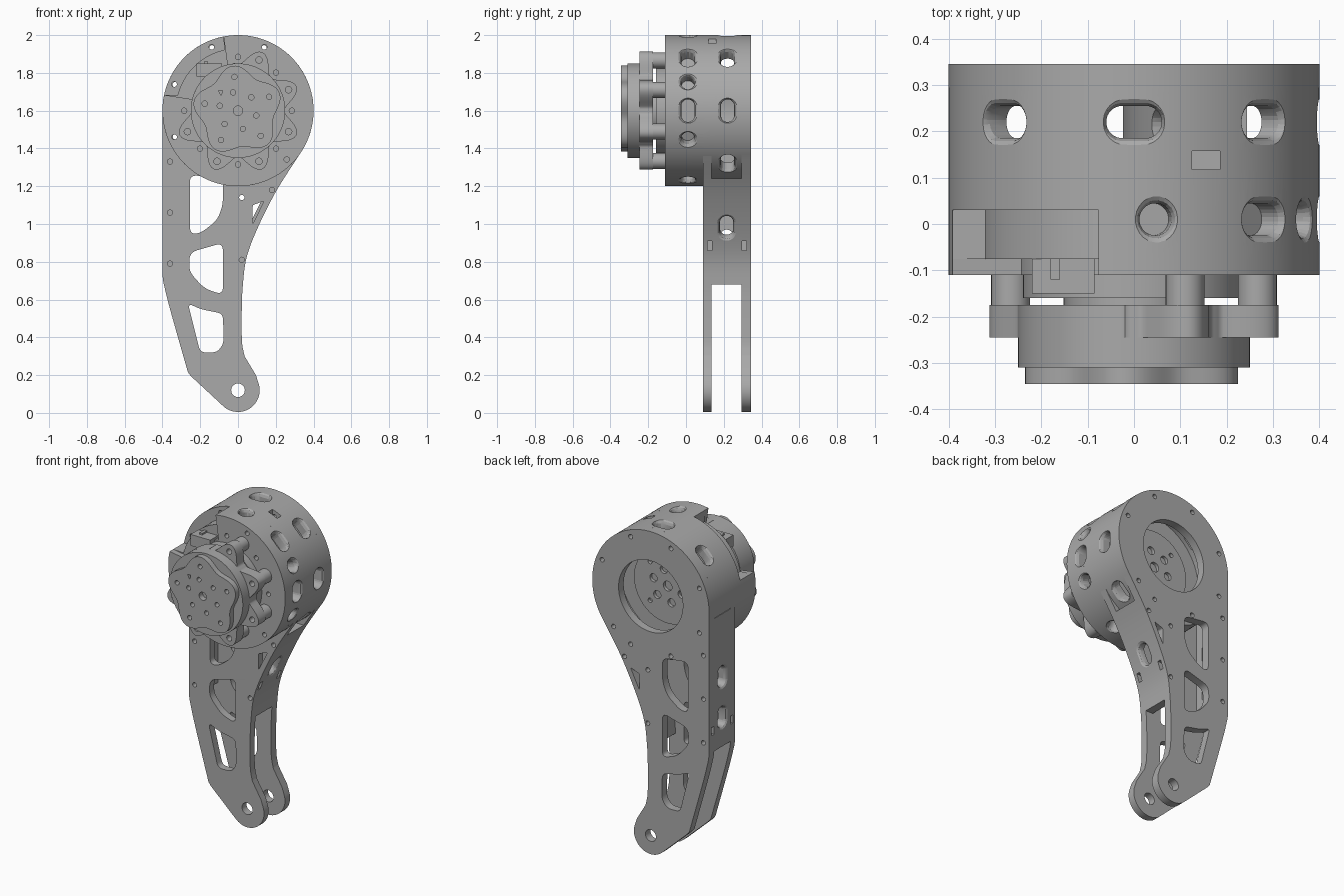
import bpy, bmesh
from math import sin, cos, radians, pi
from mathutils import Vector

if "Cube" in bpy.data.objects:
    bpy.data.objects.remove(bpy.data.objects["Cube"])

metal = bpy.data.materials.new("plain_grey")
metal.use_nodes = True
metal.diffuse_color = (0.4, 0.4, 0.4, 1)
metal.node_tree.nodes["Principled BSDF"].inputs["Base Color"].default_value = (0.4, 0.4, 0.4, 1)

HUB = 1.6      # height of the hub axis
R = 0.4        # drum radius


# ---- 2D outline helpers (x, z) ----
def polar(r, deg, cz=HUB):
    return (r * cos(radians(deg)), cz + r * sin(radians(deg)))

def arc(r, a0, a1, n=32, cz=HUB):
    return [polar(r, a0 + (a1 - a0) * i / n, cz) for i in range(n + 1)]

def circle(x, z, r, n=20):
    return [(x + r * cos(2 * pi * i / n), z + r * sin(2 * pi * i / n)) for i in range(n)]

def disc(r, n=96):
    return circle(0, HUB, r, n)

def ring_holes(r, angles, size):
    return [circle(*polar(r, a), size) for a in angles]

def rect(x0, x1, z0, z1):
    return [(x0, z0), (x1, z0), (x1, z1), (x0, z1)]

def rounded(points, r, n=6):
    out, pts = [], [Vector(p) for p in points]
    for i, p in enumerate(pts):
        a, b = pts[i - 1] - p, pts[(i + 1) % len(pts)] - p
        a = p + a.normalized() * min(r, a.length * 0.45)
        b = p + b.normalized() * min(r, b.length * 0.45)
        for k in range(n + 1):
            t = k / n
            out.append(tuple(a * (1 - t) ** 2 + p * 2 * t * (1 - t) + b * t * t))
    return out

def smooth(points, n=8):
    p = [Vector(q) for q in points]
    p = [2 * p[0] - p[1]] + p + [2 * p[-1] - p[-2]]
    out = []
    for a, b, c, d in zip(p, p[1:], p[2:], p[3:]):
        for k in range(n):
            t = k / n
            out.append(tuple(0.5 * (2 * b + (c - a) * t + (2 * a - 5 * b + 4 * c - d) * t * t
                                    + (3 * b - a - 3 * c + d) * t ** 3)))
    return out + [tuple(points[-1])]


# ---- solids ----
def finish(obj):
    bpy.ops.object.select_all(action='DESELECT')
    obj.select_set(True)
    bpy.context.view_layer.objects.active = obj
    bpy.ops.object.shade_smooth_by_angle(angle=radians(30))

def slab(name, outline, y0, y1, holes=(), cutters=()):
    """Extrude an x-z outline with holes from y0 to y1, then cut it."""
    cu = bpy.data.curves.new(name, 'CURVE')
    cu.dimensions, cu.fill_mode, cu.extrude = '2D', 'BOTH', (y1 - y0) / 2
    for loop in [outline, *holes]:
        sp = cu.splines.new('POLY')
        sp.points.add(len(loop) - 1)
        for pt, (x, z) in zip(sp.points, loop):
            pt.co = (x, z, 0, 1)
        sp.use_cyclic_u = True
    tmp = bpy.data.objects.new(name + "_curve", cu)
    bpy.context.collection.objects.link(tmp)
    bpy.context.view_layer.update()
    me = bpy.data.meshes.new_from_object(tmp.evaluated_get(bpy.context.evaluated_depsgraph_get()))
    bpy.data.objects.remove(tmp)
    bm = bmesh.new()
    bm.from_mesh(me)
    for v in bm.verts:
        x, z, d = v.co
        v.co = (x, (y0 + y1) / 2 - d, z)
    bmesh.ops.remove_doubles(bm, verts=bm.verts, dist=1e-5)
    bmesh.ops.recalc_face_normals(bm, faces=bm.faces)
    bm.to_mesh(me)
    bm.free()
    me.name = name
    me.materials.clear()
    me.materials.append(metal)
    obj = bpy.data.objects.new(name, me)
    bpy.context.collection.objects.link(obj)
    finish(obj)
    for c in cutters:
        mod = obj.modifiers.new("cut", 'BOOLEAN')
        mod.operation, mod.solver, mod.object = 'DIFFERENCE', 'EXACT', c
        bpy.ops.object.modifier_apply(modifier=mod.name)
    finish(obj)
    return obj

def add_slot(bm, centre, normal, half, depth, r=0.035):
    """Slot with a flared mouth, running along the tangent of the surface."""
    c, n = Vector(centre), Vector(normal).normalized()
    axis = Vector((0, 1, 0))
    tan = axis.cross(n)
    loops = []
    for h, grow in ((-depth, 0), (-0.02, 0), (-0.006, 0.006), (0.002, 0.018), (0.04, 0.018)):
        loop = []
        for i in range(24):
            a = 2 * pi * (i + 0.5) / 24
            u = (r + grow) * cos(a) + (half if cos(a) > 0 else -half)
            loop.append(bm.verts.new(c + n * h + tan * u + axis * (r + grow) * sin(a)))
        loops.append(loop)
    for p, q in zip(loops, loops[1:]):
        for i in range(24):
            j = (i + 1) % 24
            bm.faces.new((p[i], p[j], q[j], q[i]))
    bm.faces.new(loops[0])
    bm.faces.new(loops[-1])

def add_box(bm, centre, size):
    cube = bmesh.ops.create_cube(bm, size=1)
    for v in cube["verts"]:
        v.co = Vector([a * b for a, b in zip(v.co, size)]) + Vector(centre)

def cutter(name, bm):
    bmesh.ops.recalc_face_normals(bm, faces=bm.faces)
    me = bpy.data.meshes.new(name)
    bm.to_mesh(me)
    bm.free()
    obj = bpy.data.objects.new(name, me)
    bpy.context.collection.objects.link(obj)
    obj.hide_render = True
    return obj

def drum_slot(bm, deg, y, half, depth):
    n = (cos(radians(deg)), 0, sin(radians(deg)))
    add_slot(bm, (R * n[0], y, HUB + R * n[2]), n, half, depth)


# ---- cutters ----
bm = bmesh.new()
for a in (0, 45):
    drum_slot(bm, a, 0.01, 0.025, 0.07)
for a in (83, 22.5, -22.5, -67.5, -112.5):
    drum_slot(bm, a, 0.01, 0, 0.07)
add_box(bm, (0.155, 0.138, 1.97), (0.06, 0.04, 0.1))
front_cut = cutter("front_side_holes", bm)

bm = bmesh.new()
for a in (0, 45, 90, 135, 225, 270, 315):
    drum_slot(bm, a, 0.22, 0.025, 0.12)
rear_cut = cutter("rear_side_slots", bm)

bm = bmesh.new()
for z in (0.91, 1.16):
    add_slot(bm, (-R, 0.215, z), (-1, 0, 0), 0.025, 0.1)
add_slot(bm, (0.105, 0.215, 0.98), (0.92, 0, -0.4), 0.025, 0.12)
for y in (0.125, 0.308):
    add_box(bm, (0.06, y, 0.885), (0.07, 0.024, 0.05))
    add_box(bm, (-R, y, 0.86), (0.05, 0.024, 0.05))
leg_cut = cutter("leg_side_holes", bm)


# ---- leg outline and openings ----
right_edge = smooth([(0.035, 0.3), (0.021, 0.38), (0.02, 0.55), (0.026, 0.68), (0.045, 0.82),
                     (0.1, 0.97), (0.2, 1.17), (0.32, 1.36)])
left_edge = [(-R, 0.73)] + smooth([(-0.395, 0.69), (-0.36, 0.55), (-0.265, 0.215)])
foot = arc(0.115, 225, 382, 24, 0.12)
lower = [(-R, HUB)] + left_edge + [(-0.25, 0.195)] + foot + [(0.095, 0.2)] + right_edge

windows = [
    rounded([(-0.255, 1.26), (-0.255, 0.95), (-0.2, 0.95), (-0.11, 1.02), (-0.08, 1.1), (-0.08, 1.24)], 0.04),
    rounded([(-0.255, 0.85), (-0.26, 0.75), (-0.18, 0.66), (-0.08, 0.625), (-0.08, 0.9)], 0.04),
    rounded([(-0.265, 0.58), (-0.2, 0.32), (-0.11, 0.32), (-0.075, 0.37), (-0.08, 0.525), (-0.2, 0.55)], 0.03),
    rounded([(0.078, 1.1), (0.078, 1.0), (0.138, 1.122)], 0.008),
    circle(0, 0.12, 0.036, 32),
]
screws = [(0.18, 1.18), (0.02, 1.14), (0.02, 0.81), (-0.36, 1.33), (-0.36, 1.06), (-0.36, 0.79)]
openings = windows + [circle(x, z, 0.014, 16) for x, z in screws]

slab("front_leg_plate", lower, 0.09, 0.135, openings + ring_holes(0.365, (202.5, 315), 0.014), [leg_cut])
slab("back_leg_plate", lower + arc(R, -35, 180, 80)[:-1], 0.295, 0.345,
     openings + [disc(0.22)] + ring_holes(0.36, (-45, *[22.5 + 45 * k for k in range(7)]), 0.014),
     [leg_cut])

# side walls joining the two leg plates
edge = [p for p in right_edge if 0.67 <= p[1] <= 1.26]
slab("right_wall", edge + [(x - 0.05, z) for x, z in reversed(edge)], 0.135, 0.295, cutters=[leg_cut])
slab("left_wall", rect(-R, -0.345, 0.73, 1.55), 0.135, 0.295, cutters=[leg_cut])


# ---- drum, with an open sector at its upper front ----
def open_disc(inner):
    return arc(R, 168, 461, 110) + arc(inner, 103, 166, 30)

through = ring_holes(0.365, (67.5, 202.5, 315), 0.014)
dots = [0, 45, 90, 180, 225, 270, 315]
slab("drum_front", open_disc(0.25), -0.11, -0.075, through + ring_holes(0.285, dots, 0.014), [front_cut])
slab("drum_middle", open_disc(0.33), -0.075, 0.03, through + ring_holes(0.285, [135], 0.014), [front_cut])
slab("drum_rear", disc(R, 128), 0.03, 0.16,
     through + ring_holes(0.365, (112.5, 157.5), 0.014), [front_cut])
slab("drum_ring", disc(R, 128), 0.16, 0.295,
     [disc(0.335)] + ring_holes(0.365, (67.5, 112.5, 157.5, 202.5), 0.014), [rear_cut])
slab("motor_back_disc", disc(0.23), 0.16, 0.18,
     [circle(0, HUB, 0.03)] + ring_holes(0.1, range(15, 375, 60), 0.025)
     + ring_holes(0.17, range(45, 405, 90), 0.014))

# ---- gearbox on the front ----
lobes = [67.5, 22.5, -22.5, -67.5, -112.5, -157.5]

def lobed(deg):
    if 95 < deg < 180:
        return 0.25
    return max(0.25, 0.29 + 0.045 * cos(radians(8 * (deg - 22.5))))

slab("motor_boss", disc(0.24), -0.16, -0.075)
slab("motor_core", disc(0.15), -0.175, -0.16)
slab("connector", rect(-0.22, -0.085, 1.78, 1.85), -0.15, -0.075)
slab("connector_tab", rect(-0.18, -0.16, 1.8, 1.86), -0.12, -0.075)
slab("lobed_flange", [polar(lobed(a * 1.5), a * 1.5) for a in range(240)], -0.245, -0.175,
     ring_holes(0.29, lobes, 0.017))
for i, a in enumerate(lobes):
    slab(f"flange_post_{i + 1}", circle(*polar(0.288, a), 0.042, 32), -0.175, -0.11)
slab("gearbox_body", disc(0.25), -0.31, -0.245)

# five-cornered output cap with bolt holes
cap = [polar(0.215 + 0.024 * cos(radians(5 * (a * 3 - 96))), a * 3) for a in range(120)]
slab("output_cap", cap, -0.345, -0.31,
     [circle(0, HUB, 0.025), [polar(0.02 + 0.115, 127), polar(0.15, 134), polar(0.12, 138)]]
     + ring_holes(0.1, range(45, 405, 60), 0.014)
     + ring_holes(0.18, range(24, 384, 72), 0.014))
